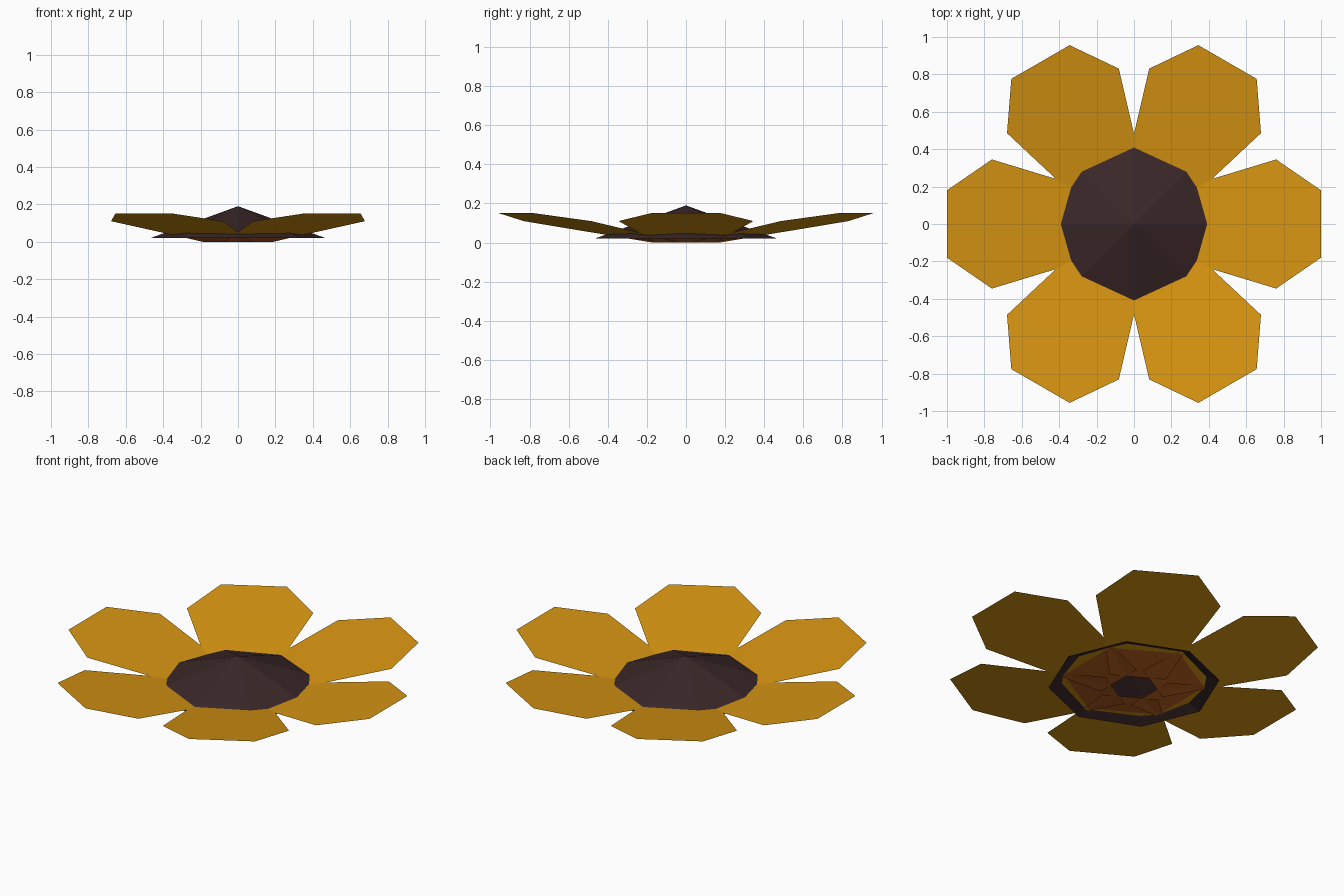
import bpy, bmesh, math
from mathutils import Matrix

if "Cube" in bpy.data.objects:
    bpy.data.objects.remove(bpy.data.objects["Cube"])


def material(name, rgb):
    m = bpy.data.materials.new(name)
    m.diffuse_color = (*rgb, 1)
    m.use_nodes = True
    m.node_tree.nodes["Principled BSDF"].inputs["Base Color"].default_value = m.diffuse_color
    return m


yellow = material("golden yellow", (0.68, 0.30, 0.006))
orange = material("burnt orange", (0.50, 0.12, 0.015))
dark = material("dark brown", (0.043, 0.02, 0.021))


def finish(bm, name, mats):
    me = bpy.data.meshes.new(name)
    bm.to_mesh(me)
    bm.free()
    for m in mats:
        me.materials.append(m)
    ob = bpy.data.objects.new(name, me)
    bpy.context.collection.objects.link(ob)
    return ob


# Petal cross rows from root to tip: distance from centre, half width, height
ROWS = [(0.11, 0.155, 0.0), (0.335, 0.216, 0.038), (0.76, 0.345, 0.11), (1.0, 0.18, 0.15)]

# Six flat petals with an orange root, tilted upwards
for i in range(6):
    bm = bmesh.new()
    turn = Matrix.Rotation(i * math.pi / 3, 4, 'Z')
    pairs = [(bm.verts.new((r, -w, z)), bm.verts.new((r, w, z))) for r, w, z in ROWS]
    for k, (a, b) in enumerate(zip(pairs, pairs[1:])):
        f = bm.faces.new((a[0], b[0], b[1], a[1]))
        f.material_index = 1 if k == 0 else 0
    bm.transform(turn)
    finish(bm, f"petal_{i + 1}", [yellow, orange])

# Open eight-sided cone for the seed head
bm = bmesh.new()
bmesh.ops.create_cone(bm, cap_ends=False, segments=8, radius1=0.467, radius2=0,
                      depth=0.17, matrix=Matrix.Translation((0, 0, 0.105)))
bmesh.ops.remove_doubles(bm, verts=bm.verts, dist=0.0001)
finish(bm, "seed_head", [dark])
